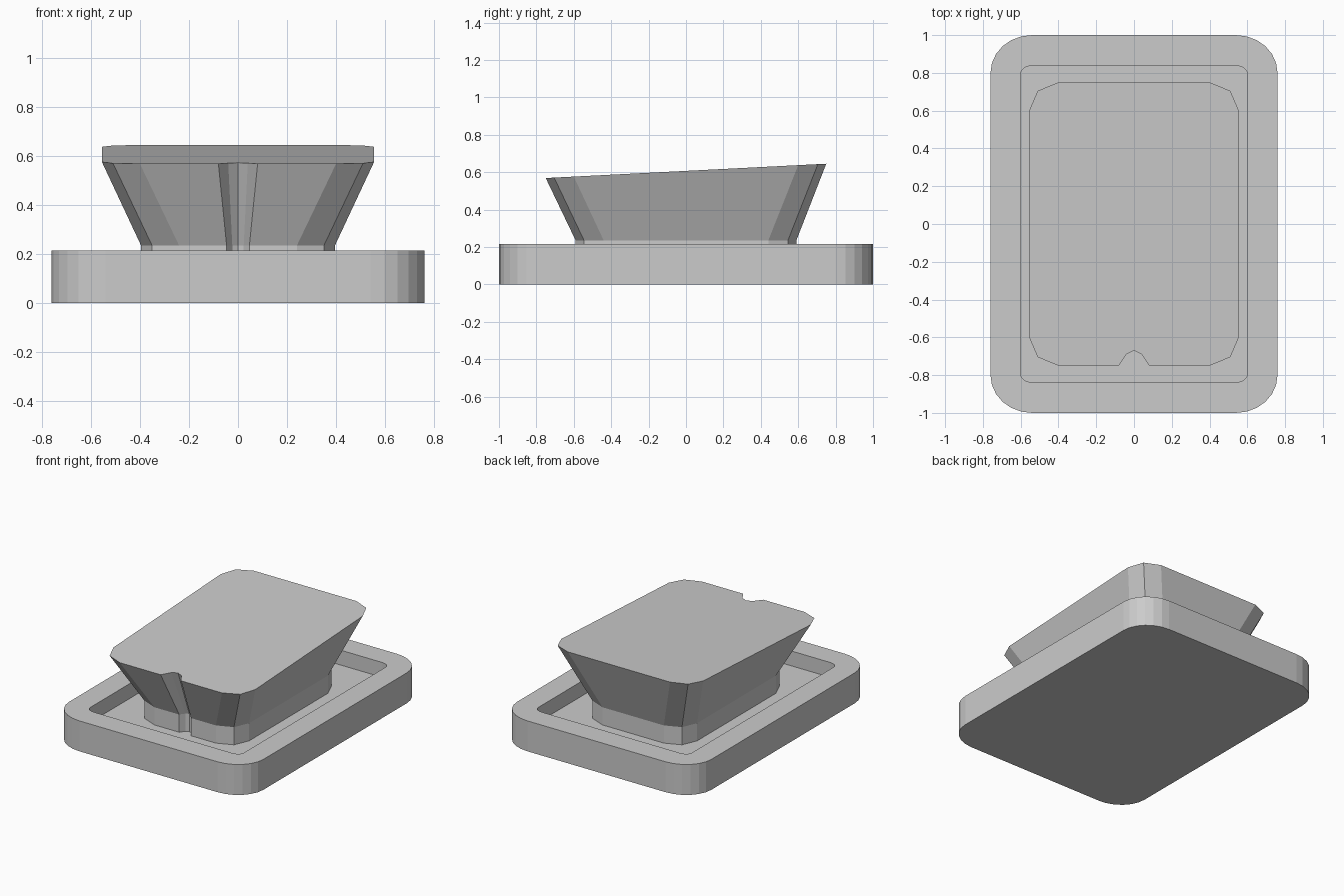
import bpy, bmesh
from math import sin, cos, pi

if "Cube" in bpy.data.objects:
    bpy.data.objects.remove(bpy.data.objects["Cube"])


def rounded_rect(hx, hy, rx, ry, segs):
    """Counter-clockwise outline with elliptical corners."""
    pts = []
    for i, (sx, sy) in enumerate([(1, 1), (-1, 1), (-1, -1), (1, -1)]):
        for k in range(segs + 1):
            a = (i + k / segs) * pi / 2
            pts.append((sx * (hx - rx) + rx * cos(a), sy * (hy - ry) + ry * sin(a)))
    return pts


def loft(name, rings):
    """Skin a stack of equal-length rings and cap both ends."""
    bm = bmesh.new()
    loops = [[bm.verts.new(p) for p in ring] for ring in rings]
    n = len(loops[0])
    for a, b in zip(loops, loops[1:]):
        for i in range(n):
            j = (i + 1) % n
            bm.faces.new((a[i], a[j], b[j], b[i]))
    bm.faces.new(loops[0][::-1])
    bm.faces.new(loops[-1])
    bmesh.ops.recalc_face_normals(bm, faces=bm.faces)
    mesh = bpy.data.meshes.new(name)
    bm.to_mesh(mesh)
    bm.free()
    obj = bpy.data.objects.new(name, mesh)
    bpy.context.collection.objects.link(obj)
    return obj


def at_height(pts, z):
    return [(x, y, z) for x, y in pts]


# Tray base: rounded block with a recessed floor
RIM, FLOOR = 0.215, 0.11
outer = rounded_rect(0.76, 1.0, 0.22, 0.2, 6)
inner = rounded_rect(0.6, 0.838, 0.06, 0.045, 6)
loft("tray_base", [at_height(outer, 0), at_height(outer, RIM),
                   at_height(inner, RIM), at_height(inner, FLOOR)])


# Key stem and cap: chamfered outline with a small notch at the front
def key_outline(inset, notch):
    corner = [(0.555, 0.6), (0.51, 0.705), (0.40, 0.75)]
    right = [(x - inset, y - inset) for x, y in corner]
    front = -(0.75 - inset)
    half = [(0.04 * notch, front + 0.06 * notch), (0.08 * notch, front)]
    half += [(x, -y) for x, y in reversed(right)] + right
    return ([(0, front + 0.08 * notch)] + half
            + [(-x, y) for x, y in reversed(half)])


neck = key_outline(0.16, 0.58)
top = key_outline(0, 1)
loft("flared_key", [at_height(neck, FLOOR), at_height(neck, 0.235),
                    [(x, y, 0.607 + 0.051 * y) for x, y in top]])
